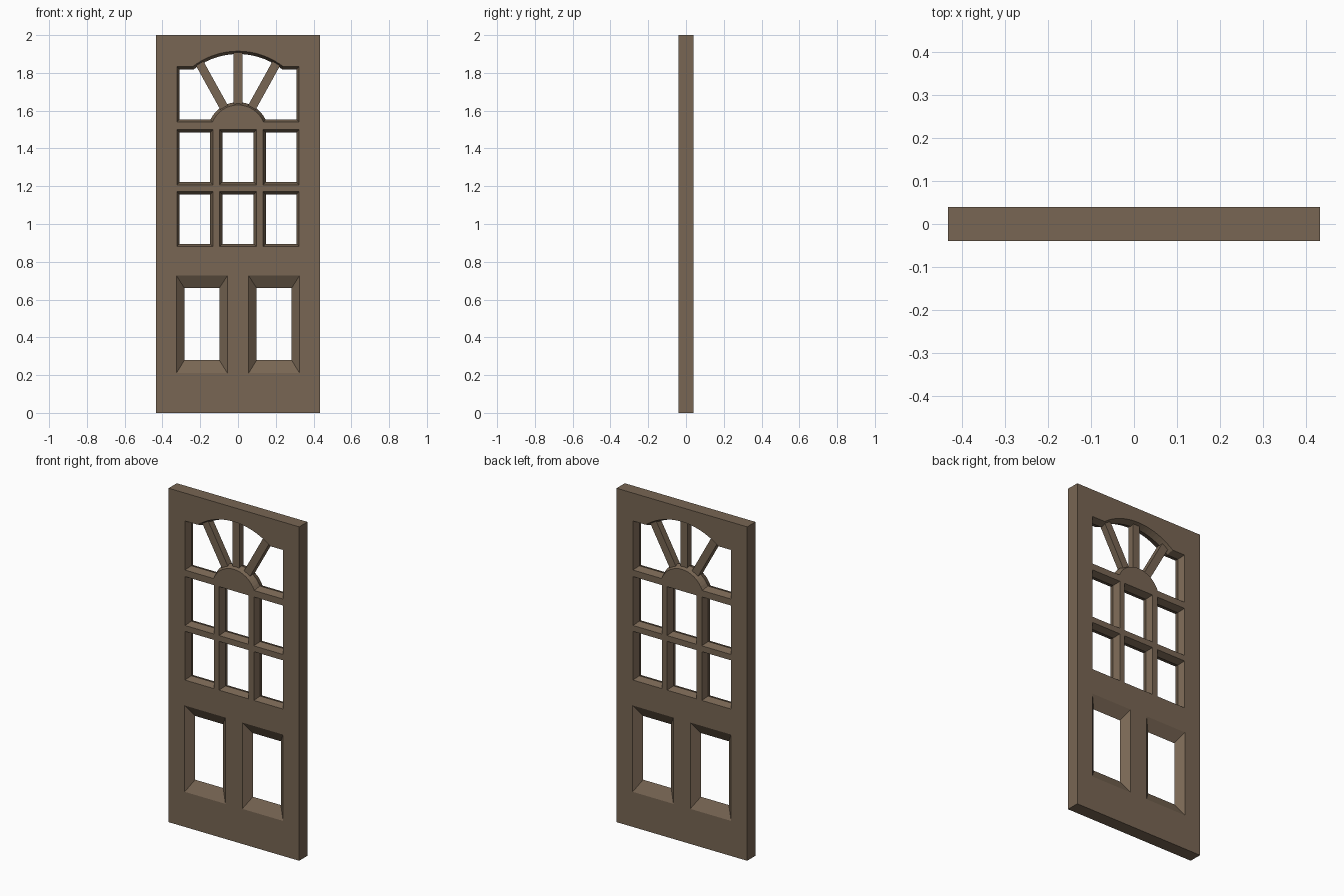
import bpy, bmesh, math
from mathutils import Matrix

if "Cube" in bpy.data.objects:
    bpy.data.objects.remove(bpy.data.objects["Cube"])

W, H, D = 0.433, 2.0, 0.039      # half width, height, half thickness

wood = bpy.data.materials.new("brown_wood")
wood.diffuse_color = (0.188, 0.133, 0.087, 1)
wood.use_nodes = True
wood.node_tree.nodes["Principled BSDF"].inputs["Base Color"].default_value = wood.diffuse_color


def rect(x0, x1, z0, z1):
    return [(x0, z0), (x1, z0), (x1, z1), (x0, z1)]


def arc(cz, r, z_end, n):
    """Arc over x = 0 from left to right, ending at height z_end."""
    a = math.acos((z_end - cz) / r)
    return [(r * math.sin(a * t), cz + r * math.cos(a * t))
            for t in (2 * i / n - 1 for i in range(n + 1))]


def fan(inset):
    """Fanlight outline: shouldered arch above, round hub below."""
    x, low, high = 0.324 - inset, 1.539 + inset, 1.833 - inset
    hub = arc(1.484, 0.146 + inset, low, 16)
    top = arc(1.523, 0.392 - inset, high, 20)
    return [(-x, low)] + hub + [(x, low), (x, high)] + top[::-1] + [(-x, high)]


def finish(bm, name):
    bmesh.ops.recalc_face_normals(bm, faces=bm.faces)
    me = bpy.data.meshes.new(name)
    bm.to_mesh(me)
    bm.free()
    me.materials.append(wood)
    ob = bpy.data.objects.new(name, me)
    bpy.context.collection.objects.link(ob)
    return ob


# openings: (outline on the two faces, narrower outline at mid thickness)
holes = [(fan(0), fan(0.015))]
i = 0.015
for z0, z1 in ((0.88, 1.172), (1.207, 1.5)):
    for x0, x1 in ((-0.324, -0.132), (-0.098, 0.098), (0.132, 0.324)):
        holes.append((rect(x0, x1, z0, z1), rect(x0 + i, x1 - i, z0 + i, z1 - i)))
for x0, x1, u0, u1 in ((-0.326, -0.056, -0.284, -0.0985), (0.056, 0.326, 0.0985, 0.284)):
    holes.append((rect(x0, x1, 0.21, 0.727), rect(u0, u1, 0.279, 0.661)))

# door frame: pierced front and back faces joined by walls
bm = bmesh.new()


def loop(pts, y):
    return [bm.verts.new((x, y, z)) for x, z in pts]


def bridge(a, b):
    for k in range(len(a)):
        m = (k + 1) % len(a)
        bm.faces.new((a[k], a[m], b[m], b[k]))


face_edges = {-D: [], D: []}
outer = rect(-W, W, 0, H)
loops = []
rings = [[loop(outer, -D), loop(outer, D)]]
for face, middle in holes:
    rings.append([loop(face, -D), loop(middle, 0), loop(face, D)])
for ring in rings:
    for a, b in zip(ring, ring[1:]):
        bridge(a, b)
    for y, vs in ((-D, ring[0]), (D, ring[-1])):
        for k in range(len(vs)):
            face_edges[y].append(bm.edges.get((vs[k - 1], vs[k])))
for y, edges in face_edges.items():
    bmesh.ops.triangle_fill(bm, use_beauty=True, use_dissolve=False,
                            edges=edges, normal=(0, math.copysign(1, y), 0))
finish(bm, "door_frame")

# three recessed fan bars radiating from the hub
for name, deg in (("left", -29), ("centre", 0), ("right", 29)):
    bm = bmesh.new()
    mat = (Matrix.Translation((0, 0, 1.484)) @ Matrix.Rotation(math.radians(deg), 4, 'Y')
           @ Matrix.Translation((0, 0, 0.282)) @ Matrix.Diagonal((0.046, 0.04, 0.3, 1)))
    bmesh.ops.create_cube(bm, size=1, matrix=mat)
    finish(bm, "fan_bar_" + name)
